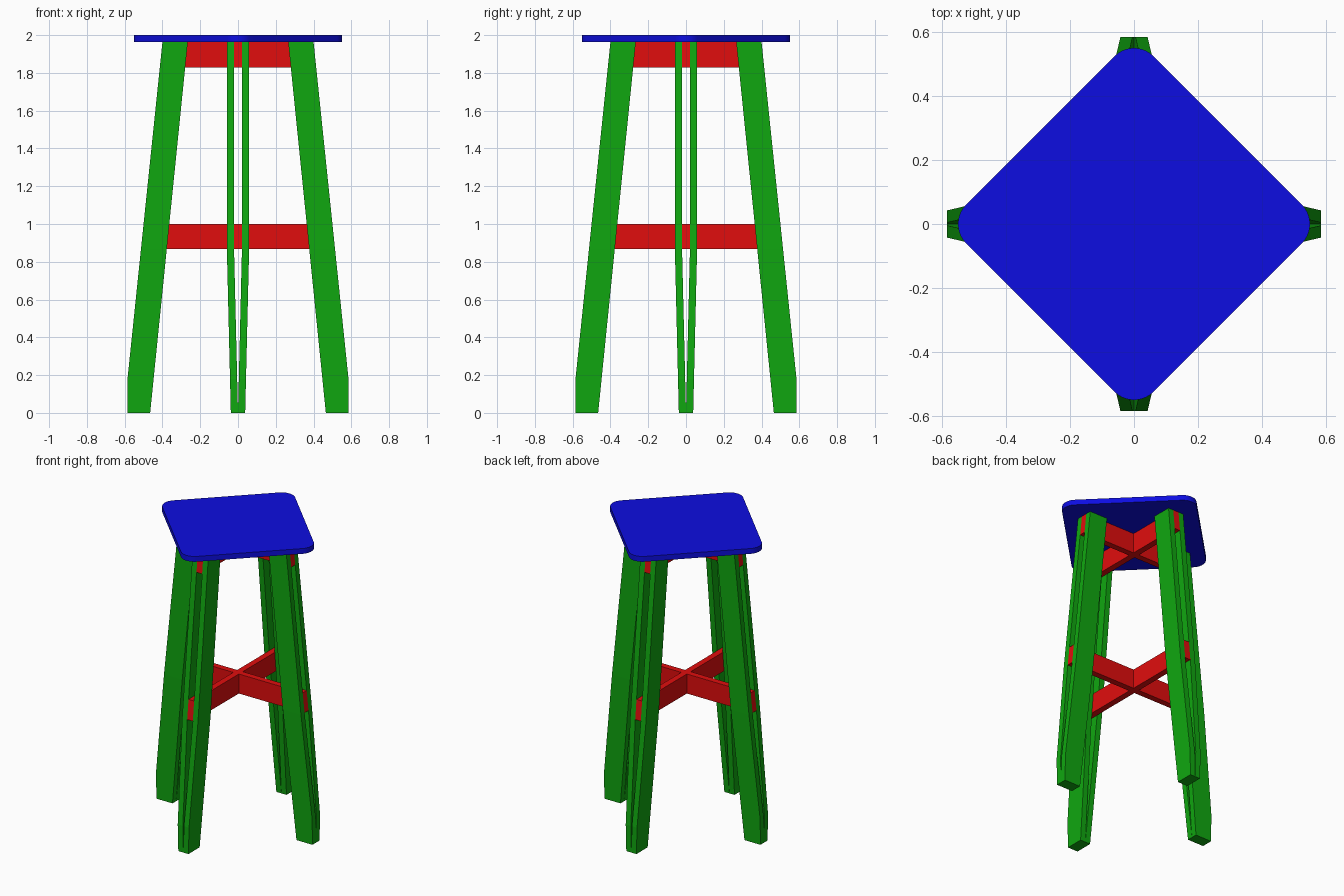
import bpy, bmesh
from math import cos, sin, pi
from mathutils import Matrix

if "Cube" in bpy.data.objects:
    bpy.data.objects.remove(bpy.data.objects["Cube"])


def material(name, color):
    m = bpy.data.materials.new(name)
    m.diffuse_color = (*color, 1)
    m.use_nodes = True
    m.node_tree.nodes["Principled BSDF"].inputs["Base Color"].default_value = m.diffuse_color
    return m


BLUE = material("blue_paint", (0.004, 0.004, 0.75))
RED = material("red_paint", (0.75, 0.004, 0.004))
GREEN = material("green_paint", (0.005, 0.39, 0.005))

TOP, BEND, TOE = 1.964, 0.87, 0.18   # underside of seat, plank bend, foot chamfer
GAP, THICK = 0.021, 0.038            # half gap between planks, plank thickness


def outer_x(z):
    return 0.585 - 0.185 * max(0, z - TOE) / (TOP - TOE)


def inner_x(z):
    return 0.465 - 0.199 * z / TOP


def loft(bm, rings):
    """Closed solid through rings of equal point count."""
    loops = [[bm.verts.new(p) for p in ring] for ring in rings]
    n = len(loops[0])
    for a, b in zip(loops, loops[1:]):
        for i in range(n):
            j = (i + 1) % n
            bm.faces.new((a[i], a[j], b[j], b[i]))
    bm.faces.new(loops[0][::-1])
    bm.faces.new(loops[-1])


def finish(bm, name, mat, turn=0.0):
    bmesh.ops.recalc_face_normals(bm, faces=bm.faces)
    bm.transform(Matrix.Rotation(turn, 4, 'Z'))
    me = bpy.data.meshes.new(name)
    bm.to_mesh(me)
    bm.free()
    me.materials.append(mat)
    ob = bpy.data.objects.new(name, me)
    bpy.context.collection.objects.link(ob)
    return ob


# Legs: two planks each, parallel above the lower brace, closing towards the foot
for k, side in enumerate(("right", "back", "left", "front")):
    for s, tag in ((1, "a"), (-1, "b")):
        bm = bmesh.new()
        rings = []
        for z in (0, TOE, BEND, TOP):
            g = GAP * min(1, z / BEND)
            xi, xo = inner_x(z), outer_x(z)
            rings.append([(xi, s * g, z), (xo, s * g, z),
                          (xo, s * (g + THICK), z), (xi, s * (g + THICK), z)])
        loft(bm, rings)
        finish(bm, f"{side}_leg_plank_{tag}", GREEN, k * pi / 2)

# Crossed braces: ends cut flush with the sloping legs
for level, z0, z1 in (("lower", 0.868, 1.0), ("upper", 1.828, TOP)):
    spans = (("long_brace", 0, None), ("back_half_brace", pi / 2, GAP),
             ("front_half_brace", -pi / 2, GAP))
    for name, turn, start in spans:
        bm = bmesh.new()
        rings = []
        for z in (z0, z1):
            xo = outer_x(z)
            xi = -xo if start is None else start
            rings.append([(xi, -GAP, z), (xo, -GAP, z), (xo, GAP, z), (xi, GAP, z)])
        loft(bm, rings)
        finish(bm, f"{level}_{name}", RED, turn)

# Seat: square set on its corner, corners rounded
R, C, SEG = 0.085, 0.465, 10
outline = []
for k in range(4):
    mid = k * pi / 2
    for i in range(SEG + 1):
        a = mid - pi / 4 + pi / 2 * i / SEG
        outline.append((C * cos(mid) + R * cos(a), C * sin(mid) + R * sin(a)))
bm = bmesh.new()
loft(bm, [[(x, y, z) for x, y in outline] for z in (TOP, 2.0)])
seat = finish(bm, "seat", BLUE)
bpy.context.view_layer.objects.active = seat
seat.select_set(True)
bpy.ops.object.shade_smooth_by_angle()
